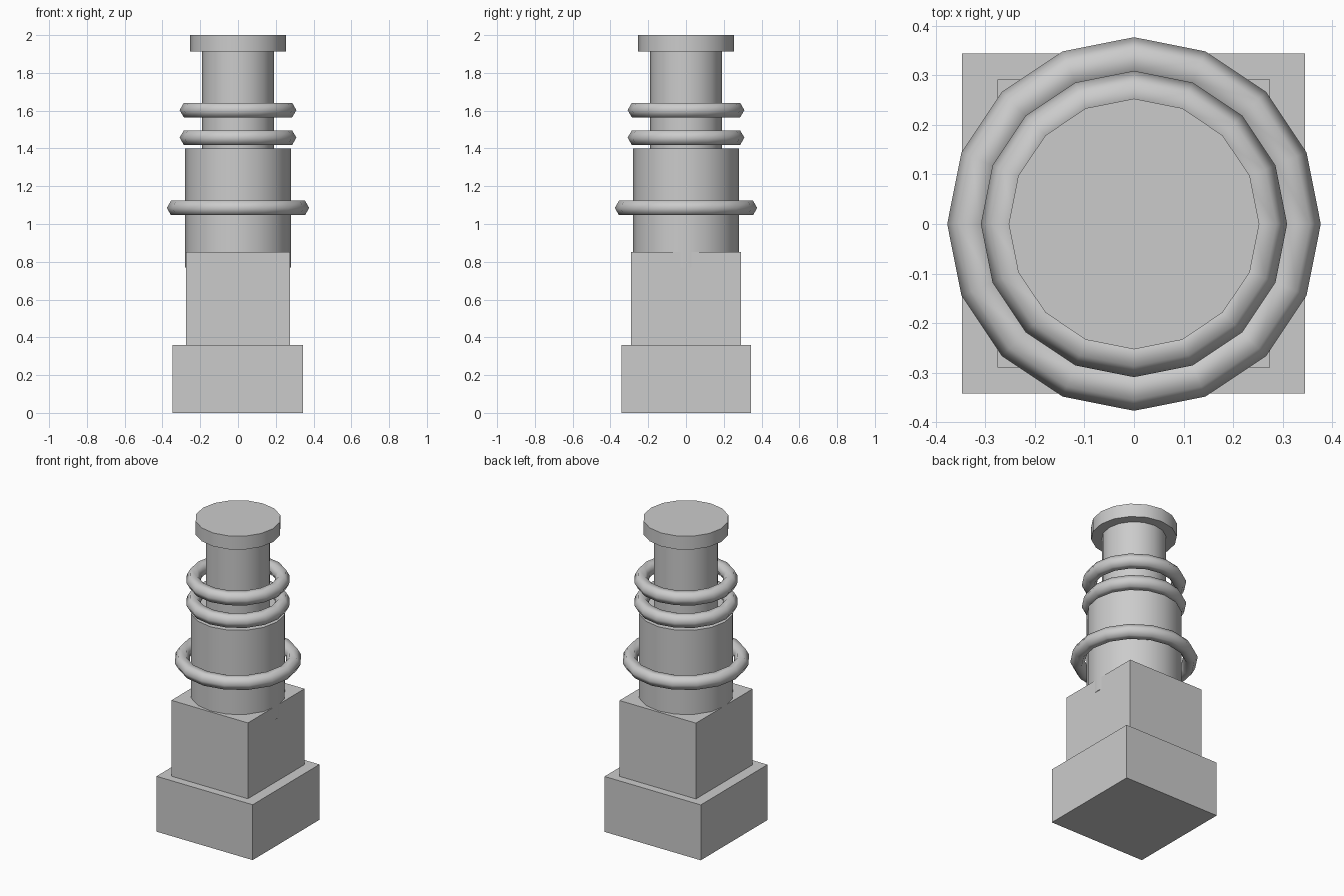
import bpy
from math import radians

if "Cube" in bpy.data.objects:
    bpy.data.objects.remove(bpy.data.objects["Cube"])

SIDES = 16


def box(name, x0, x1, y0, y1, z0, z1):
    bpy.ops.mesh.primitive_cube_add(
        size=1, location=((x0 + x1) / 2, (y0 + y1) / 2, (z0 + z1) / 2))
    ob = bpy.context.object
    ob.name = name
    ob.scale = (x1 - x0, y1 - y0, z1 - z0)
    bpy.ops.object.transform_apply(location=False, rotation=False, scale=True)


def cylinder(name, radius, z0, z1):
    bpy.ops.mesh.primitive_cylinder_add(
        vertices=SIDES, radius=radius, depth=z1 - z0, location=(0, 0, (z0 + z1) / 2))
    bpy.context.object.name = name
    bpy.ops.object.shade_smooth_by_angle(angle=radians(30))


def ring(name, major, z):
    bpy.ops.mesh.primitive_torus_add(
        major_radius=major, minor_radius=0.044, major_segments=SIDES,
        minor_segments=6, location=(0, 0, z))
    bpy.context.object.name = name
    bpy.ops.object.shade_smooth()


# Square pedestal
box("base_block", -0.347, 0.345, -0.342, 0.344, 0.0, 0.36)
box("upper_block", -0.276, 0.274, -0.29, 0.292, 0.36, 0.853)

# Round column; the lower drum sinks slightly into the block
cylinder("lower_drum", 0.28, 0.77, 1.4)
cylinder("neck", 0.19, 1.39, 1.92)
cylinder("cap", 0.253, 1.913, 2.0)

# Loose rings around the column
ring("large_ring", 0.333, 1.085)
ring("lower_small_ring", 0.265, 1.457)
ring("upper_small_ring", 0.265, 1.603)
